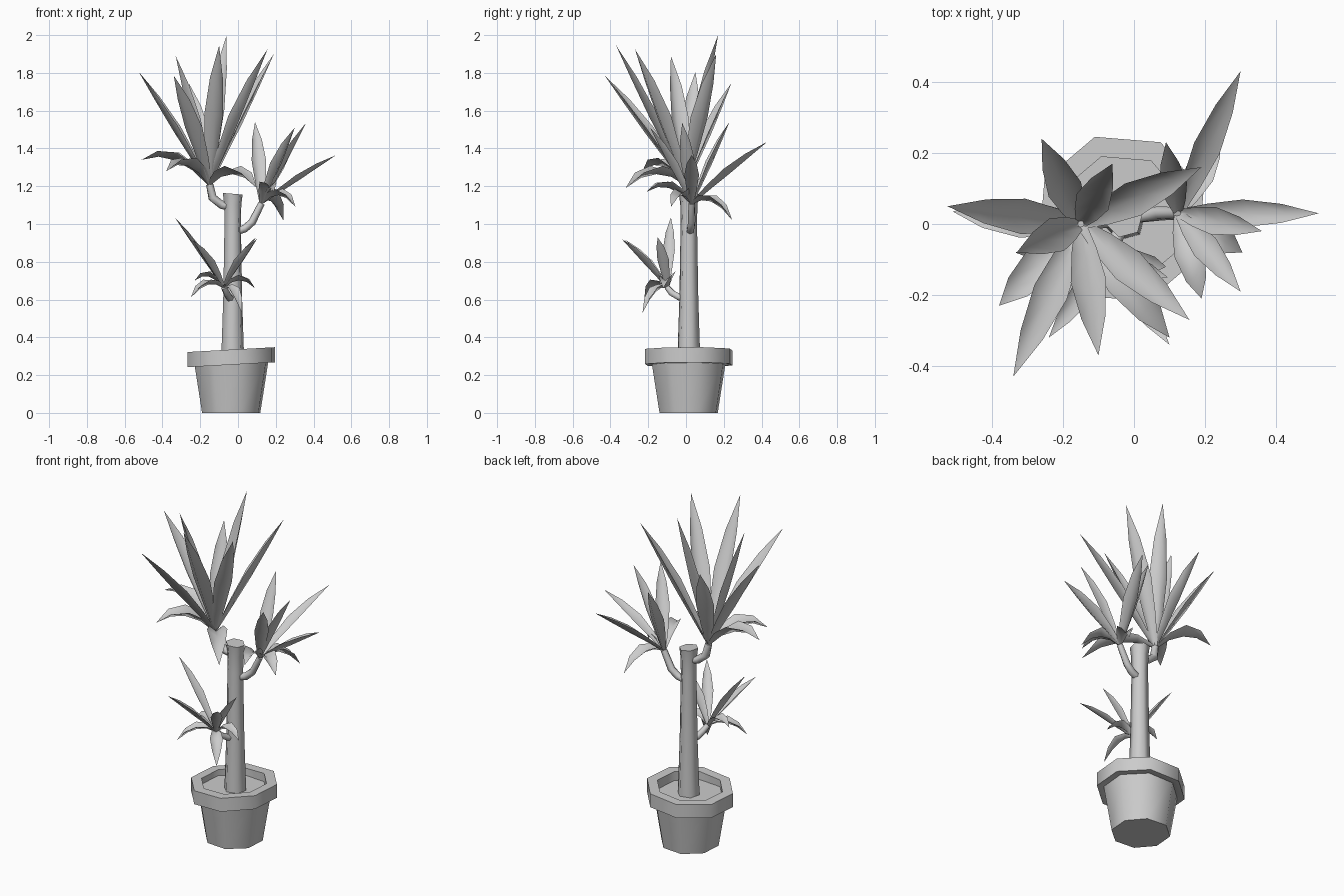
import bpy, bmesh, math
from mathutils import Vector

cube = bpy.data.objects.get("Cube")
if cube:
    bpy.data.objects.remove(cube, do_unlink=True)

GREY = (0.6, 0.6, 0.6, 1)
mat = bpy.data.materials.new("plain grey")
mat.use_nodes = True
mat.diffuse_color = GREY
mat.node_tree.nodes["Principled BSDF"].inputs["Base Color"].default_value = GREY

UP = Vector((0, 0, 1))
POT = Vector((-0.036, 0.014, 0))


def finish(name, bm, angle, fix_normals=True):
    if fix_normals:
        bmesh.ops.recalc_face_normals(bm, faces=bm.faces)
    mesh = bpy.data.meshes.new(name)
    bm.to_mesh(mesh)
    bm.free()
    obj = bpy.data.objects.new(name, mesh)
    bpy.context.collection.objects.link(obj)
    mesh.materials.append(mat)
    bpy.ops.object.select_all(action='DESELECT')
    obj.select_set(True)
    bpy.context.view_layer.objects.active = obj
    bpy.ops.object.shade_smooth_by_angle(angle=math.radians(angle))


def bridge(bm, a, b):
    for i in range(len(a)):
        j = (i + 1) % len(a)
        bm.faces.new((a[i], a[j], b[j], b[i]))


def lathe(name, profile, centre, sides=8, turn=17.8, slope=0, caps=True):
    """Spin (radius, height) points; slope tilts the rings along x."""
    bm = bmesh.new()
    rings = []
    for r, z in profile:
        ring = []
        for i in range(sides):
            a = math.radians(turn) + math.tau * i / sides
            x = r * math.cos(a)
            ring.append(bm.verts.new(centre + Vector((x, r * math.sin(a), z + slope * x))))
        rings.append(ring)
    for a, b in zip(rings, rings[1:]):
        bridge(bm, a, b)
    if caps:
        bm.faces.new(rings[0])
        bm.faces.new(rings[-1])
    finish(name, bm, 65)


def branch(name, points, radii, sides=6):
    bm = bmesh.new()
    pts = [Vector(p) for p in points]
    rings = []
    for i, p in enumerate(pts):
        t = (pts[min(i + 1, len(pts) - 1)] - pts[max(i - 1, 0)]).normalized()
        u = t.cross(Vector((0.3, 1, 0.1))).normalized()
        v = t.cross(u)
        rings.append([bm.verts.new(p + radii[i] * (u * math.cos(a) + v * math.sin(a)))
                      for a in (math.tau * k / sides for k in range(sides))])
    for a, b in zip(rings, rings[1:]):
        bridge(bm, a, b)
    bm.faces.new(rings[0])
    bm.faces.new(rings[-1])
    finish(name, bm, 70)


def leaf(bm, base, tip, width, arch):
    """Pointed leaf folded along its middle; arch lifts the middle of its path."""
    base, tip = Vector(base), Vector(tip)
    flat = Vector((tip.x - base.x, tip.y - base.y, 0)).normalized()
    base = base + flat * width * 0.06
    side = flat.cross(UP)
    rows = []
    for t, w in ((0, 0.3), (0.22, 0.7), (0.48, 1), (0.75, 0.68)):
        p = base.lerp(tip, t) + UP * arch * 4 * t * (1 - t)
        tangent = (tip - base + UP * arch * 4 * (1 - 2 * t)).normalized()
        normal = side.cross(tangent)
        half = side * width * w / 2
        fold = normal * width * w * 0.25
        rows.append([bm.verts.new(q) for q in (p - half + fold, p - fold * 0.6, p + half + fold)])
    for a, b in zip(rows, rows[1:]):
        for k in (0, 1):
            bm.faces.new((a[k], a[k + 1], b[k + 1], b[k]))
    end = bm.verts.new(tip)
    for k in (0, 1):
        bm.faces.new((rows[-1][k], rows[-1][k + 1], end))


def crown(name, base, width, upright, drooping, arch):
    bm = bmesh.new()
    for tip in upright:
        leaf(bm, base, tip, width, 0.01)
    for tip in drooping:
        leaf(bm, base, tip, width * 1.1, arch)
    finish(name, bm, 120, fix_normals=False)


# Pot with a slightly tilted rim, and the soil
lathe("pot_body", [(0.162, 0), (0.208, 0.28)], POT)
lathe("pot_rim", [(0.184, 0.27), (0.2, 0.255), (0.243, 0.255), (0.243, 0.335),
                  (0.184, 0.335), (0.184, 0.27)], POT, slope=0.055, caps=False)
lathe("soil", [(0.19, 0.27), (0.19, 0.29)], POT)

# Trunk, flaring at the cut top
lathe("trunk", [(0.063, 0.28), (0.052, 0.6), (0.045, 1.0), (0.047, 1.1), (0.054, 1.16)],
      Vector((-0.028, 0.015, 0)), sides=6, turn=15, slope=-0.08)

# Side branches
TOP, MID, LOW = (-0.15, 0.0, 1.21), (0.125, 0.03, 1.11), (-0.075, -0.1, 0.665)
branch("top_branch", [(-0.04, 0.015, 1.09), (-0.085, 0.01, 1.1), (-0.135, 0.005, 1.14), TOP],
       [0.022, 0.022, 0.024, 0.02])
branch("middle_branch", [(-0.01, 0.02, 0.96), (0.035, 0.025, 0.975), (0.075, 0.03, 1.01), MID],
       [0.02, 0.021, 0.021, 0.018])
branch("low_branch", [(-0.03, 0.0, 0.6), (-0.05, -0.04, 0.615), (-0.06, -0.075, 0.635), LOW],
       [0.02, 0.02, 0.019, 0.016])

# Leaf crowns, given by their leaf tips
crown("top_leaves", TOP, 0.1,
      [(-0.525, 0.05, 1.805), (-0.34, -0.43, 1.785), (-0.26, 0.24, 1.745), (-0.06, 0.17, 2.0),
       (0.19, 0.16, 1.9), (0.156, -0.27, 1.925), (-0.1, -0.37, 1.945), (-0.33, -0.08, 1.89)],
      [(-0.51, 0.035, 1.34), (-0.38, -0.23, 1.28), (0.1, -0.32, 1.19)], 0.08)
crown("middle_leaves", MID, 0.078,
      [(0.3, 0.43, 1.435), (0.52, 0.03, 1.365), (0.36, -0.02, 1.535), (0.3, -0.19, 1.51),
       (0.09, 0.23, 1.54)],
      [(0.24, 0.245, 1.02), (0.305, -0.08, 1.09), (0.19, -0.21, 1.17)], 0.065)
crown("low_leaves", LOW, 0.064,
      [(-0.335, -0.08, 1.035), (0.1, -0.34, 0.92), (-0.24, -0.32, 0.915), (0.095, -0.15, 0.93)],
      [(0.09, -0.12, 0.66), (0.02, -0.23, 0.53), (-0.25, -0.22, 0.61), (-0.23, -0.08, 0.7)], 0.05)
